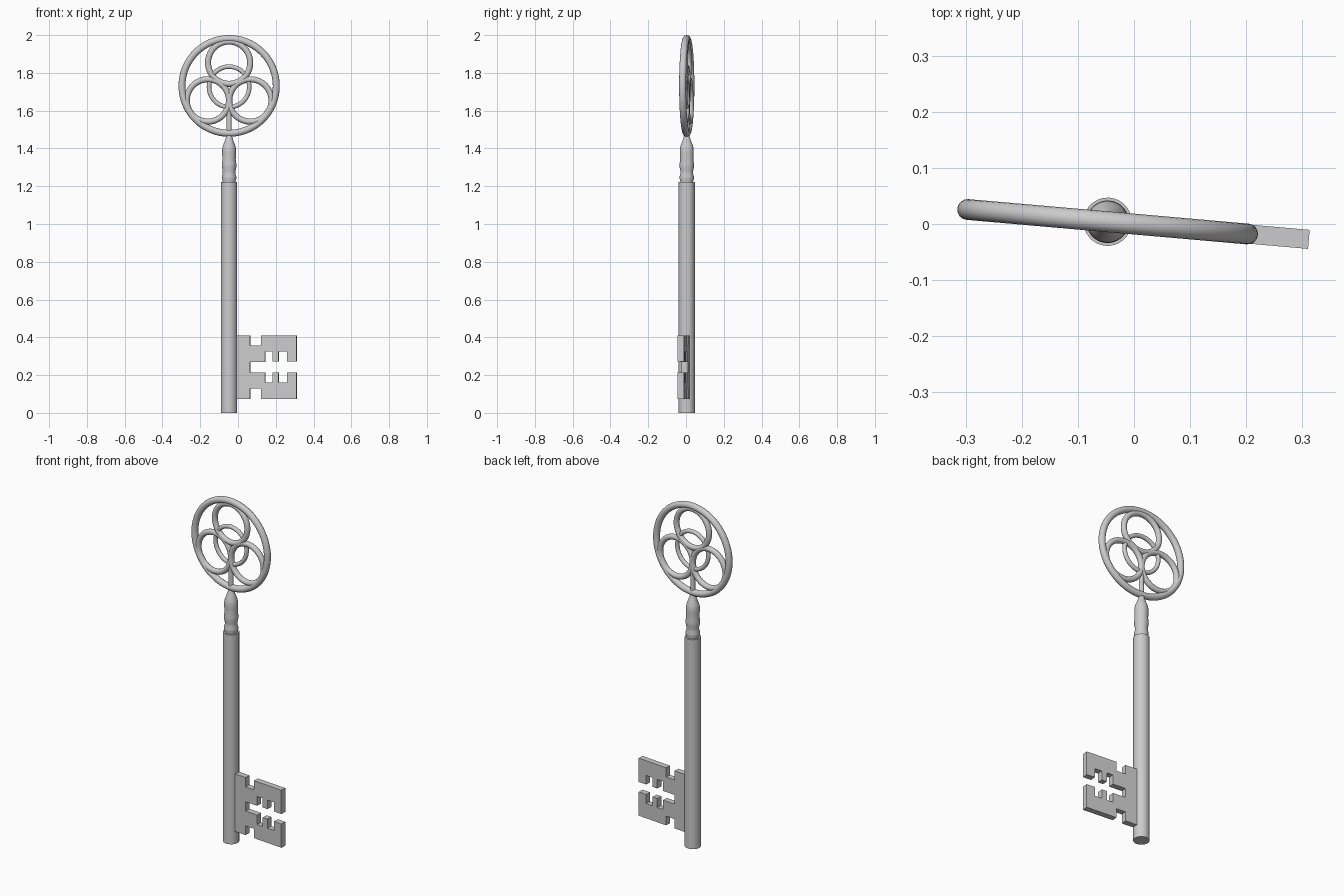
import bpy, bmesh, math
from mathutils import Matrix

if "Cube" in bpy.data.objects:
    bpy.data.objects.remove(bpy.data.objects["Cube"])

# Key axis position, with the flat of the key turned 5 degrees about z
PLACE = Matrix.Translation((-0.047, 0.004, 0)) @ Matrix.Rotation(math.radians(-5), 4, 'Z')


def add_object(name, bm, smooth=True):
    bmesh.ops.recalc_face_normals(bm, faces=bm.faces)
    mesh = bpy.data.meshes.new(name)
    bm.to_mesh(mesh)
    bm.free()
    obj = bpy.data.objects.new(name, mesh)
    bpy.context.collection.objects.link(obj)
    obj.matrix_world = PLACE
    if smooth:
        bpy.ops.object.select_all(action='DESELECT')
        obj.select_set(True)
        bpy.context.view_layer.objects.active = obj
        bpy.ops.object.shade_smooth_by_angle(angle=math.radians(40))
    return obj


def lathe(name, profile, sides=32):
    bm = bmesh.new()
    rings = [[bm.verts.new((r * math.cos(2 * math.pi * i / sides),
                            r * math.sin(2 * math.pi * i / sides), z))
              for i in range(sides)] for r, z in profile]
    for a, b in zip(rings, rings[1:]):
        for i in range(sides):
            j = (i + 1) % sides
            bm.faces.new((a[i], a[j], b[j], b[i]))
    bm.faces.new(rings[0])
    bm.faces.new(rings[-1])
    return add_object(name, bm)


def ring(name, x, z, major, minor, segs=64, sides=16):
    bm = bmesh.new()
    loops = []
    for i in range(segs):
        a = 2 * math.pi * i / segs
        loop = []
        for k in range(sides):
            t = 2 * math.pi * k / sides
            r = major + minor * math.cos(t)
            loop.append(bm.verts.new((x + r * math.cos(a), minor * math.sin(t), z + r * math.sin(a))))
        loops.append(loop)
    for i in range(segs):
        a, b = loops[i], loops[(i + 1) % segs]
        for k in range(sides):
            m = (k + 1) % sides
            bm.faces.new((a[k], a[m], b[m], b[k]))
    return add_object(name, bm)


# Shaft and turned collar
lathe("shaft", [(0.043, 0), (0.043, 1.222)])
lathe("collar", [(0.034, 1.20), (0.034, 1.225), (0.038, 1.24), (0.038, 1.25), (0.034, 1.265),
                 (0.034, 1.28), (0.038, 1.30), (0.038, 1.32), (0.035, 1.34), (0.037, 1.37),
                 (0.037, 1.395), (0.033, 1.415), (0.023, 1.44), (0.015, 1.465), (0.012, 1.48)])

# Thin stem rising inside the bow
lathe("bow_stem", [(0.014, 1.46), (0.013, 1.60), (0.011, 1.70)], 16)

# Bow: outer hoop, three trefoil rings and a thin centre ring
ring("bow_hoop", 0, 1.731, 0.2505, 0.0185, 96)
for n, (x, z) in enumerate([(0, 1.854), (-0.113, 1.654), (0.113, 1.654)]):
    ring(f"trefoil_ring_{n + 1}", x, z, 0.112, 0.016)
ring("centre_ring", 0, 1.726, 0.107, 0.012)

# Bit: upper half outline mirrored about its middle height, then extruded
half = [(0.03, 0.168), (0.113, 0.168), (0.113, 0.114), (0.171, 0.114), (0.171, 0.168),
        (0.360, 0.168), (0.360, 0.029), (0.309, 0.029), (0.309, 0.082), (0.264, 0.082),
        (0.264, 0.029), (0.232, 0.029), (0.232, 0.082), (0.193, 0.082), (0.193, 0.027),
        (0.113, 0.027)]
outline = half + [(x, -z) for x, z in reversed(half)]
bm = bmesh.new()
face = bm.faces.new([bm.verts.new((x, -0.017, 0.242 + z)) for x, z in outline])
new = bmesh.ops.extrude_face_region(bm, geom=[face])["geom"]
bmesh.ops.translate(bm, vec=(0, 0.034, 0), verts=[v for v in new if isinstance(v, bmesh.types.BMVert)])
add_object("bit", bm, smooth=False)
